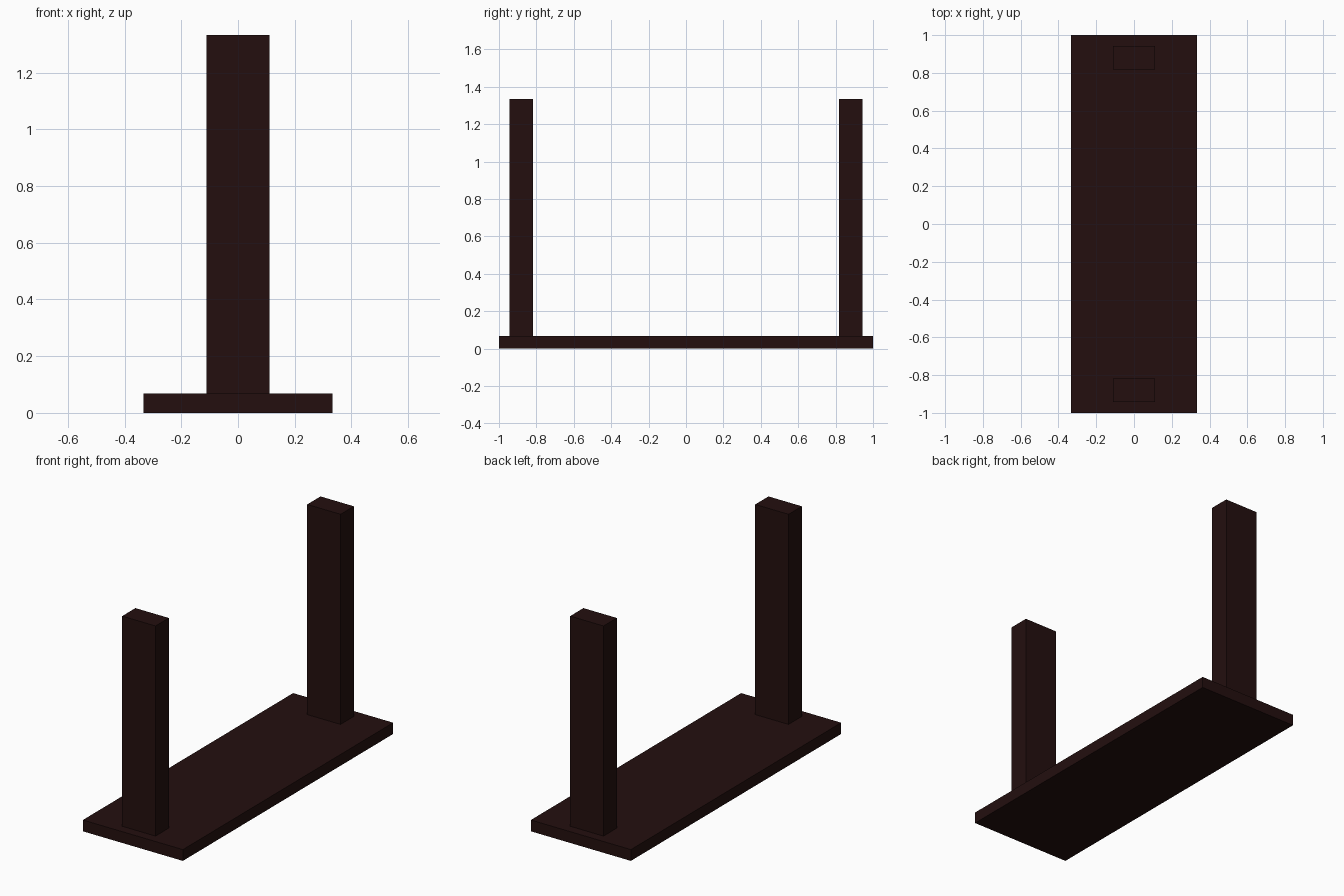
import bpy

if "Cube" in bpy.data.objects:
    bpy.data.objects.remove(bpy.data.objects["Cube"])

# Single dark wood colour
wood = bpy.data.materials.new("dark_brown_wood")
wood.diffuse_color = (0.017, 0.0047, 0.0045, 1.0)
wood.use_nodes = True
wood.node_tree.nodes["Principled BSDF"].inputs["Base Color"].default_value = wood.diffuse_color


def box(name, low, high):
    """Axis-aligned box between two corners."""
    centre = [(a + b) / 2 for a, b in zip(low, high)]
    bpy.ops.mesh.primitive_cube_add(size=1, location=centre)
    ob = bpy.context.object
    ob.name = name
    ob.scale = [b - a for a, b in zip(low, high)]
    bpy.ops.object.transform_apply(location=False, rotation=False, scale=True)
    ob.data.materials.append(wood)
    return ob


BASE_TOP = 0.068

# Flat base board
box("base_board", (-0.333, -1.0, 0.0), (0.333, 1.0, BASE_TOP))

# Upright post near each end
for name, y in (("front_post", -0.88), ("back_post", 0.88)):
    box(name, (-0.111, y - 0.063, BASE_TOP), (0.111, y + 0.063, 1.333))
